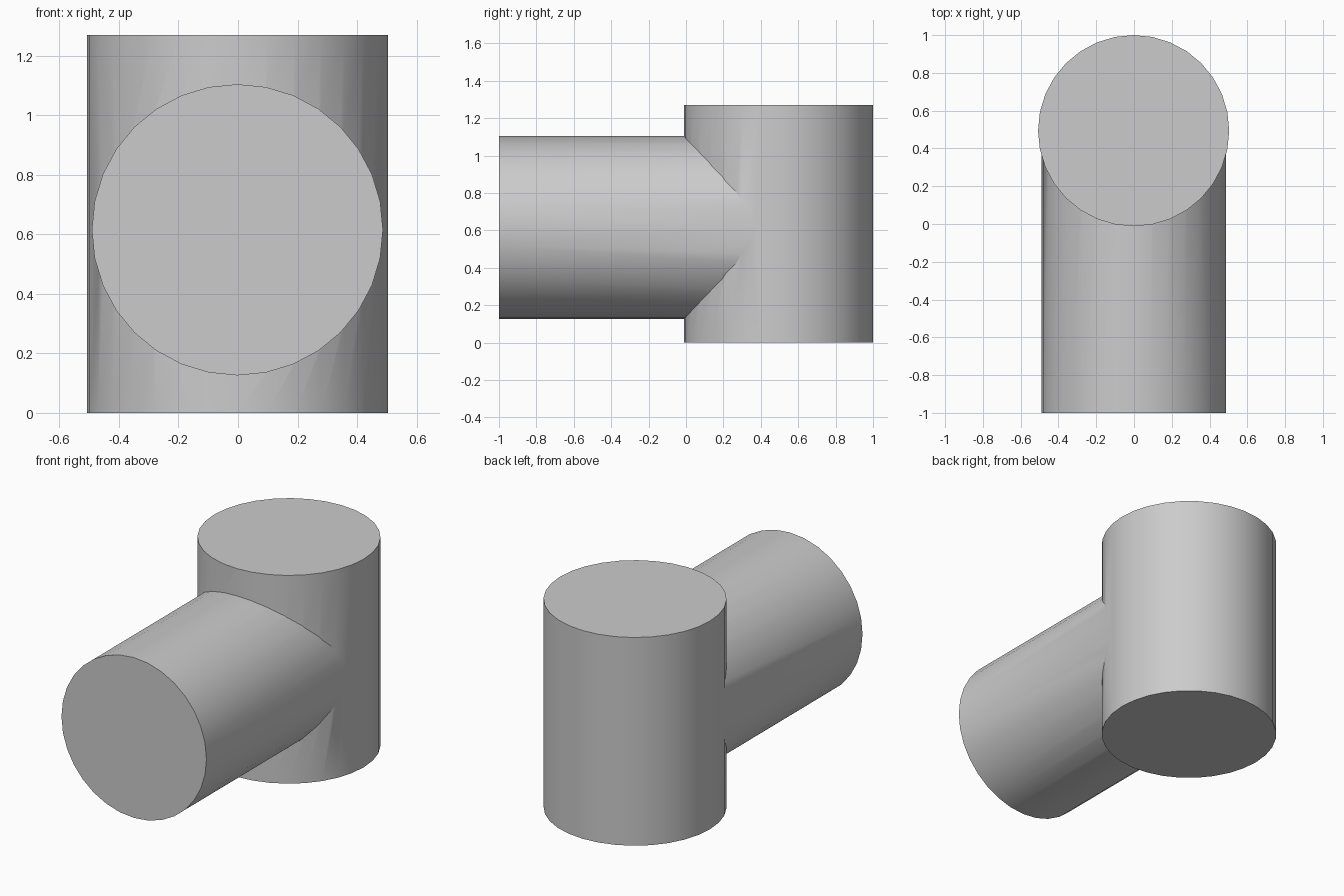
import bpy
import math

cube = bpy.data.objects.get("Cube")
if cube:
    bpy.data.objects.remove(cube, do_unlink=True)

# Single plain grey for the whole fitting
grey = bpy.data.materials.new("plain_grey")
grey.use_nodes = True
colour = (0.6, 0.6, 0.6, 1)
grey.diffuse_color = colour
grey.node_tree.nodes["Principled BSDF"].inputs["Base Color"].default_value = colour


def cylinder(name, radius, length, centre, tilt=0):
    bpy.ops.mesh.primitive_cylinder_add(
        vertices=32, radius=radius, depth=length,
        location=centre, rotation=(tilt, 0, 0))
    obj = bpy.context.object
    obj.name = name
    obj.data.materials.append(grey)
    return obj


# Horizontal branch, reaching into the upright
branch = cylinder("branch_pipe", 0.489, 1.5, (-0.002, -0.25, 0.615), math.pi / 2)
branch.hide_render = True

# Upright drum, joined with the branch into one solid
body = cylinder("tee_body", 0.506, 1.27, (-0.002, 0.494, 0.635))
union = body.modifiers.new("join_branch", 'BOOLEAN')
union.operation = 'UNION'
union.solver = 'EXACT'
union.object = branch
bpy.ops.object.modifier_apply(modifier=union.name)
bpy.data.objects.remove(branch, do_unlink=True)

# Smooth round walls, sharp rims and seam
bpy.ops.object.select_all(action='DESELECT')
body.select_set(True)
bpy.context.view_layer.objects.active = body
bpy.ops.object.shade_smooth_by_angle(angle=math.radians(30))
